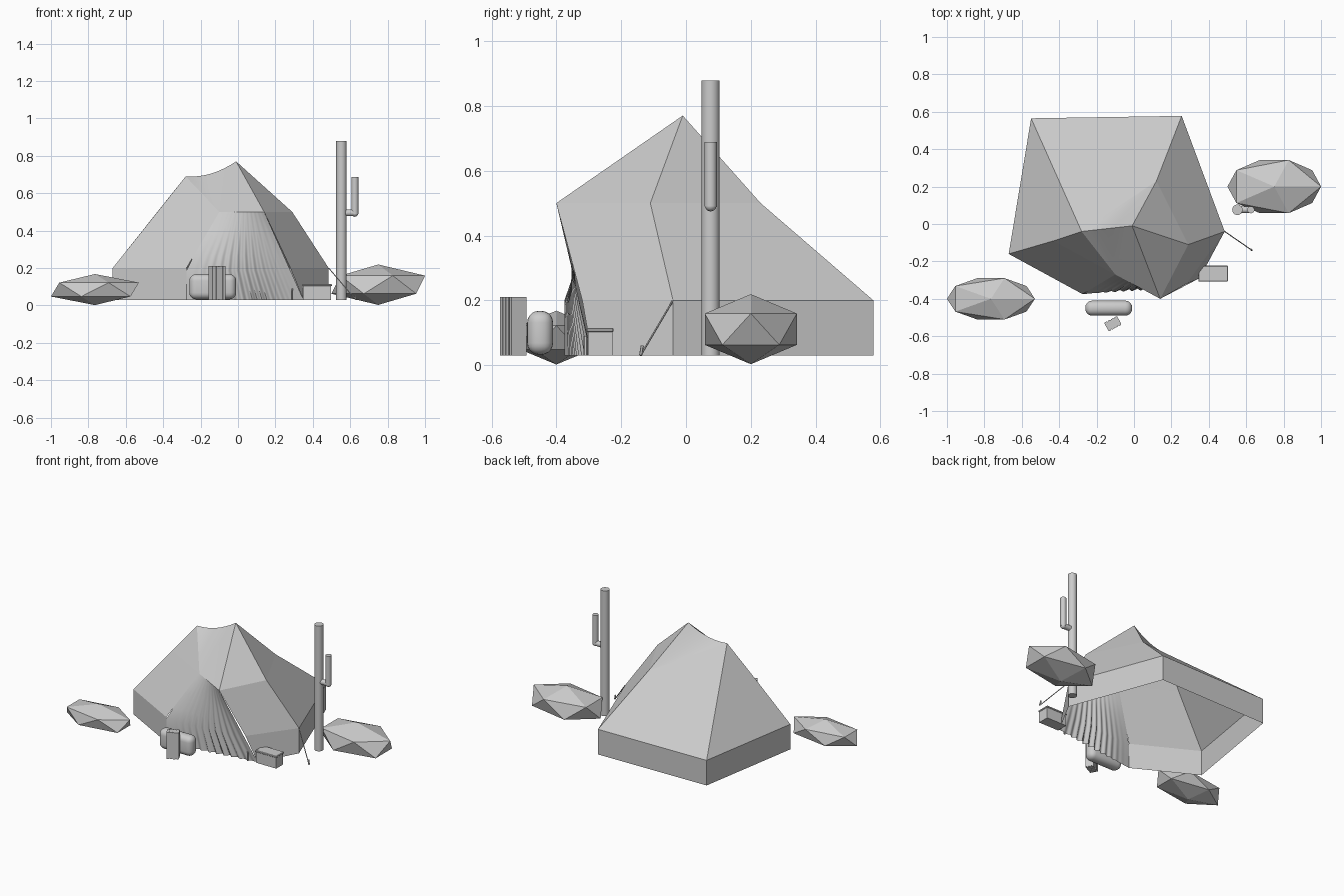
import bpy, bmesh, math
from mathutils import Vector, Matrix

if "Cube" in bpy.data.objects:
    bpy.data.objects.remove(bpy.data.objects["Cube"])

# One plain clay grey for everything
grey = bpy.data.materials.new("clay_grey")
grey.use_nodes = True
shade = (0.6, 0.6, 0.6, 1)
grey.diffuse_color = shade
grey.node_tree.nodes["Principled BSDF"].inputs["Base Color"].default_value = shade


def finish(name, bm, smooth=None):
    mesh = bpy.data.meshes.new(name)
    bm.to_mesh(mesh)
    bm.free()
    mesh.materials.append(grey)
    ob = bpy.data.objects.new(name, mesh)
    bpy.context.collection.objects.link(ob)
    if smooth:
        bpy.ops.object.select_all(action='DESELECT')
        ob.select_set(True)
        bpy.context.view_layer.objects.active = ob
        bpy.ops.object.shade_smooth_by_angle(angle=math.radians(smooth))
    return ob


def panels(name, faces, smooth=None):
    bm = bmesh.new()
    for points in faces:
        bm.faces.new([bm.verts.new(p) for p in points])
    bmesh.ops.remove_doubles(bm, verts=bm.verts, dist=0.0005)
    bmesh.ops.recalc_face_normals(bm, faces=bm.faces)
    return finish(name, bm, smooth)


def box(name, centre, size, turn=0, bevel=0, segments=1):
    bm = bmesh.new()
    bmesh.ops.create_cube(bm, size=1)
    bmesh.ops.scale(bm, vec=size, verts=bm.verts)
    if bevel:
        bmesh.ops.bevel(bm, geom=bm.edges[:], offset=bevel, segments=segments,
                        profile=0.5, affect='EDGES')
    bm.transform(Matrix.Translation(centre) @ Matrix.Rotation(math.radians(turn), 4, 'Z'))
    return finish(name, bm, 40 if segments > 1 else None)


def rod(name, start, end, radius, sides=16):
    a, b = Vector(start), Vector(end)
    bm = bmesh.new()
    bmesh.ops.create_cone(bm, cap_ends=True, segments=sides, radius1=radius,
                          radius2=radius, depth=(b - a).length)
    turn = Vector((0, 0, 1)).rotation_difference(b - a).to_matrix().to_4x4()
    bm.transform(Matrix.Translation((a + b) / 2) @ turn)
    return finish(name, bm, 40)


def ball(name, centre, size, detail, smooth=None):
    bm = bmesh.new()
    bmesh.ops.create_icosphere(bm, subdivisions=detail, radius=1)
    bmesh.ops.scale(bm, vec=size, verts=bm.verts)
    bmesh.ops.translate(bm, vec=centre, verts=bm.verts)
    return finish(name, bm, smooth)


# Tent corners: peaks, waist and eaves
GROUND, EAVE, WAIST = 0.03, 0.2, 0.5
peak, low_peak = Vector((-0.01, -0.01, 0.77)), Vector((-0.28, -0.04, 0.69))
w_back, w_right = Vector((0.12, 0.23, WAIST)), Vector((0.29, -0.11, WAIST))
w_front, w_door = Vector((0.14, -0.4, WAIST)), Vector((-0.1, -0.27, WAIST))
w_left = Vector((-0.43, -0.09, WAIST))
e_right, e_back_r = Vector((0.485, -0.04, EAVE)), Vector((0.255, 0.578, EAVE))
e_back_l, e_left = Vector((-0.55, 0.565, EAVE)), Vector((-0.67, -0.16, EAVE))
e_door, e_front = Vector((-0.275, -0.375, EAVE)), Vector((0.28, -0.32, EAVE))


def drop(p):
    return Vector((p.x, p.y, GROUND))


# Roof with a sagging ridge between the two peaks
ridge = []
for i in range(9):
    t = i / 8
    ridge.append(peak.lerp(low_peak, t) - Vector((0, 0, 0.1 * t * (1 - t))))
roof = [(peak, w_front, w_right), (peak, w_right, w_back),
        (peak, w_door, w_front), (low_peak, w_left, w_door)]
for a, b in zip(ridge, ridge[1:]):
    roof += [(a, b, w_door), (b, a, w_back)]
panels("tent_roof", roof, 15)

# Sloping sides
panels("tent_sides", [
    (low_peak, w_back, e_back_r, e_back_l),
    (low_peak, e_back_l, e_left, w_left),
    (w_back, w_right, e_right, e_back_r),
    (w_right, w_front, e_front, e_right),
    (w_left, e_left, e_door, w_door)])

# Low upright wall all round, open at the door
eaves = [e_door, e_left, e_back_l, e_back_r, e_right, e_front]
feet = [drop(p) for p in eaves]
feet[-1] = Vector((0.35, -0.29, GROUND))
panels("tent_wall", [(eaves[i], eaves[i + 1], feet[i + 1], feet[i])
                     for i in range(len(eaves) - 1)])

# Pleated door curtain, folds deepening to the ground and to the right
curtain = []
columns, rows = 96, 6


def fold(i, j):
    s, t = i / columns, j / rows
    top = w_door.lerp(w_front, s)
    left = w_door.lerp(e_door, min(t * 1.57, 1))
    left.z = WAIST + (GROUND - WAIST) * t
    foot = Vector((0.35, -0.29, GROUND))
    right = w_front.lerp(foot, t)
    p = top if j == 0 else left.lerp(right, s)
    depth = 0.013 * t * min(1, s * 1.6) * math.sin(math.pi * s)
    p.y += depth * math.sin(s * 12 * math.tau)
    return p


for i in range(columns):
    for j in range(rows):
        curtain.append((fold(i, j), fold(i + 1, j), fold(i + 1, j + 1), fold(i, j + 1)))
panels("door_curtain", curtain, 50)

# Guy rope and pegs
rod("guy_rope", e_right, (0.63, -0.14, GROUND), 0.003, 6)
rod("guy_peg", (0.63, -0.14, GROUND), (0.625, -0.135, 0.06), 0.005, 6)
rod("curtain_peg", (0.29, -0.31, GROUND), (0.29, -0.31, 0.09), 0.006, 6)

# Cactus with one arm
rod("cactus_trunk", (0.553, 0.076, GROUND), (0.553, 0.076, 0.878), 0.028, 24)
rod("cactus_elbow", (0.553, 0.076, 0.495), (0.625, 0.076, 0.495), 0.018)
rod("cactus_arm", (0.625, 0.076, 0.49), (0.625, 0.076, 0.688), 0.019)
ball("cactus_joint", (0.625, 0.076, 0.493), (0.019, 0.019, 0.019), 2, 60)

# Boulders
ball("right_boulder", (0.75, 0.2, 0.111), (0.28, 0.167, 0.108), 1)
ball("left_boulder", (-0.765, -0.4, 0.085), (0.263, 0.13, 0.083), 1)

# Bedroll, chest and upright slatted crate
box("bedroll", (-0.135, -0.45, 0.1), (0.25, 0.08, 0.135), 0, 0.036, 5)
box("chest_body", (0.423, -0.265, 0.067), (0.15, 0.076, 0.074))
box("chest_lid", (0.423, -0.265, 0.109), (0.158, 0.084, 0.012), 0, 0.003)
box("crate", (-0.113, -0.533, 0.12), (0.078, 0.046, 0.176), 28)
for i in range(4):
    across = Vector(((i - 1.5) * 0.02, 0, 0))
    across.rotate(Matrix.Rotation(math.radians(28), 3, 'Z'))
    box("crate_slat", Vector((-0.113, -0.533, 0.12)) + across, (0.014, 0.052, 0.18), 28)
